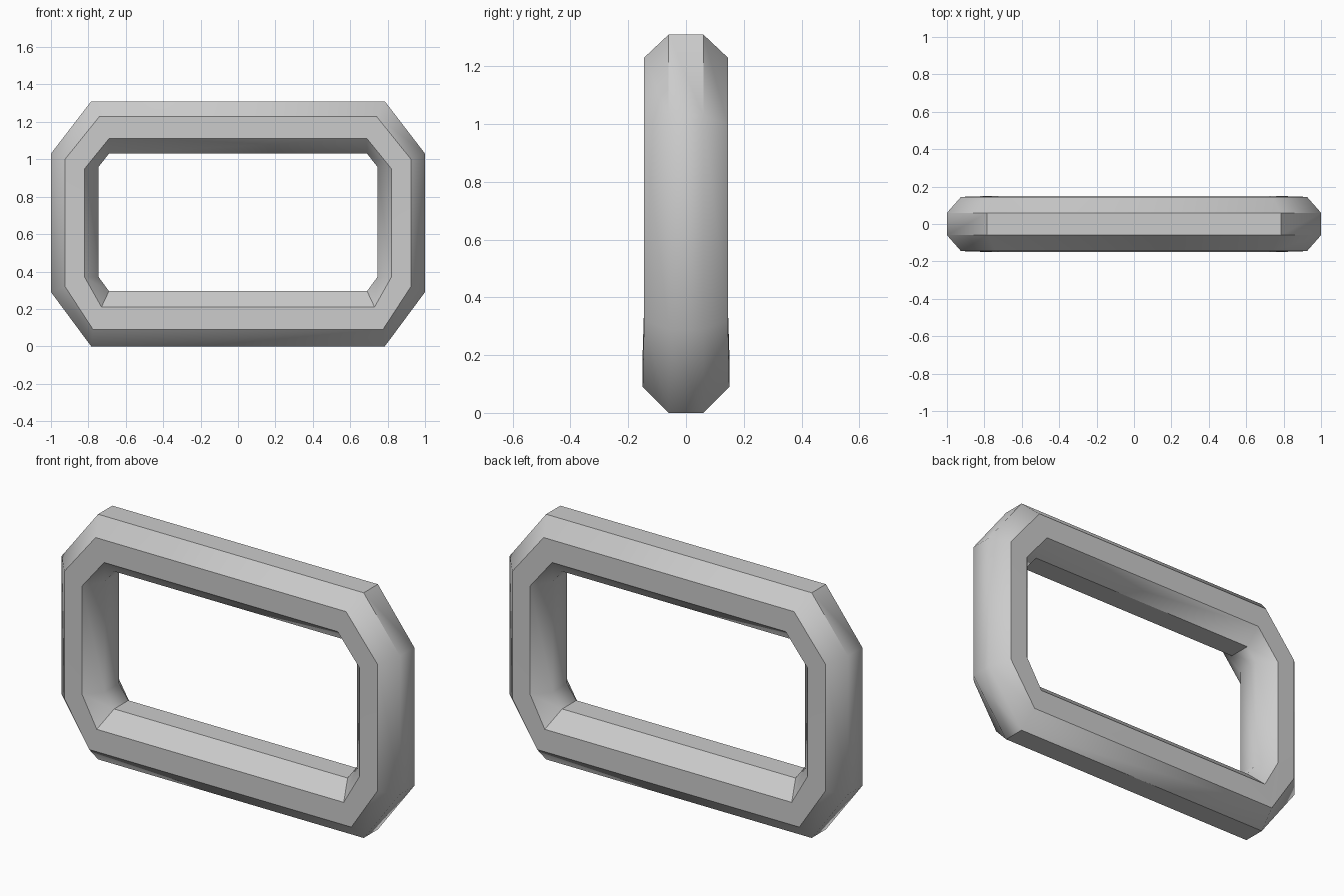
import bpy, bmesh, math

if "Cube" in bpy.data.objects:
    bpy.data.objects.remove(bpy.data.objects["Cube"])

# Concentric outlines (right half, bottom to top): x, z, half depth
outer_rim = [(0.785, 0.0, 0.06), (1.0, 0.29, 0.06), (1.0, 1.03, 0.06), (0.785, 1.31, 0.06)]
face_outer = [(0.775, 0.09, 0.15), (0.925, 0.32, 0.145), (0.925, 1.0, 0.145), (0.74, 1.23, 0.145)]
face_inner = [(0.73, 0.21, 0.15), (0.82, 0.37, 0.145), (0.82, 0.95, 0.145), (0.69, 1.11, 0.145)]
inner_rim = [(0.69, 0.295, 0.06), (0.745, 0.37, 0.06), (0.745, 0.96, 0.06), (0.69, 1.03, 0.06)]

outlines = [outer_rim, face_outer, face_inner, inner_rim]
ring_order = [(o, -1) for o in outlines] + [(o, 1) for o in reversed(outlines)]

# Link body: mirror each outline, then bridge neighbouring loops
bm = bmesh.new()
loops = []
for outline, side in ring_order:
    full = outline + [(-x, z, y) for x, z, y in reversed(outline)]
    loops.append([bm.verts.new((x, side * y, z)) for x, z, y in full])
for i, a in enumerate(loops):
    b = loops[(i + 1) % len(loops)]
    for j in range(len(a)):
        k = (j + 1) % len(a)
        bm.faces.new((a[j], a[k], b[k], b[j]))
bmesh.ops.recalc_face_normals(bm, faces=bm.faces)

mesh = bpy.data.meshes.new("chain_link")
bm.to_mesh(mesh)
bm.free()
link = bpy.data.objects.new("chain_link", mesh)
bpy.context.collection.objects.link(link)

# Soft side bars, crisp top and bottom bars
bpy.context.view_layer.objects.active = link
link.select_set(True)
bpy.ops.object.shade_smooth_by_angle(angle=math.radians(42))
